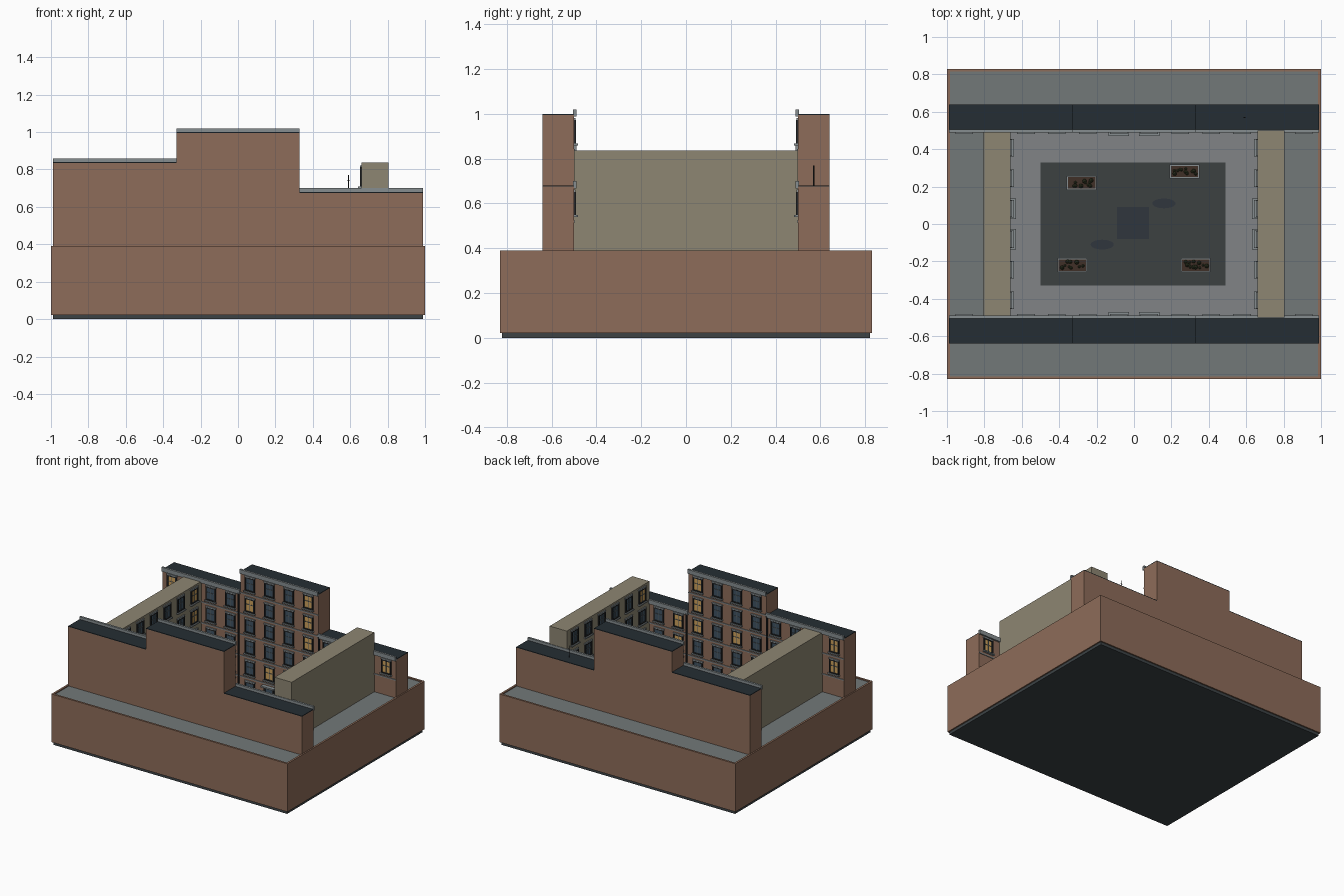
import bpy, bmesh, math, random
from mathutils import Matrix, Vector

if "Cube" in bpy.data.objects:
    bpy.data.objects.remove(bpy.data.objects["Cube"])

random.seed(4)
COLORS = {
    "brick": (0.27, 0.15, 0.10), "tan": (0.27, 0.24, 0.17), "slab": (0.17, 0.19, 0.19),
    "plinth": (0.045, 0.055, 0.06), "roof": (0.018, 0.027, 0.033), "stone": (0.24, 0.27, 0.28),
    "paving": (0.22, 0.23, 0.24), "asphalt": (0.045, 0.052, 0.053), "frame": (0.02, 0.022, 0.024),
    "glass": (0.05, 0.085, 0.12), "lit": (0.62, 0.36, 0.11), "water": (0.03, 0.037, 0.048),
    "leaf": (0.035, 0.045, 0.02), "soil": (0.05, 0.03, 0.02), "bar": (0.1, 0.12, 0.13),
}
MATS = {}
for key, c in COLORS.items():
    MATS[key] = bpy.data.materials.new(key)
    MATS[key].diffuse_color = (*c, 1)

PARTS = {}


def part(name, mat):
    return PARTS.setdefault(name, (bmesh.new(), mat))[0]


def box(name, mat, x0, x1, y0, y1, z0, z1):
    m = Matrix.Translation(((x0 + x1) / 2, (y0 + y1) / 2, (z0 + z1) / 2))
    m = m @ Matrix.Diagonal((abs(x1 - x0), abs(y1 - y0), abs(z1 - z0), 1))
    bmesh.ops.create_cube(part(name, mat), size=1, matrix=m)


def cylinder(name, mat, loc, r, h, sy=1, segs=8):
    m = Matrix.Translation(loc) @ Matrix.Diagonal((1, sy, 1, 1))
    bmesh.ops.create_cone(part(name, mat), cap_ends=True, segments=segs, radius1=r, radius2=r, depth=h, matrix=m)


FLOOR, PITCH = 0.04, 0.16
INNER_Y, INNER_X = 0.5, 0.66


def wall_box(side, name, mat, u0, u1, d0, d1, z0, z1):
    """Box on a courtyard wall: u runs along it, d sticks out into the yard."""
    axis, s = side
    if axis == "y":
        box(name, mat, u0, u1, s * (INNER_Y - d0), s * (INNER_Y - d1), z0, z1)
    else:
        box(name, mat, s * (INNER_X - d0), s * (INNER_X - d1), u0, u1, z0, z1)


def window(side, u, z, lit):
    w, z0, z1 = 0.036, z + 0.028, z + 0.132
    pane = ("lit_panes", "lit") if lit else ("window_panes", "glass")
    wall_box(side, *pane, u - w, u + w, 0, 0.003, z0, z1)
    for a in (-1, 1):
        wall_box(side, "window_frames", "frame", u + a * w - 0.005, u + a * w + 0.005, 0, 0.009, z0, z1)
    for zz in (z0 + 0.004, z1 - 0.004):
        wall_box(side, "window_frames", "frame", u - w, u + w, 0, 0.009, zz - 0.004, zz + 0.004)
    wall_box(side, "window_bars", "bar", u - 0.002, u + 0.002, 0, 0.006, z0, z1)
    wall_box(side, "window_bars", "bar", u - w, u + w, 0, 0.006, z + 0.084, z + 0.088)
    wall_box(side, "window_sills", "stone", u - 0.047, u + 0.047, 0, 0.018, z0 - 0.009, z0)
    wall_box(side, "window_lintels", "stone", u - 0.044, u + 0.044, 0, 0.008, z1, z1 + 0.01)


def door(side, u):
    wall_box(side, "doors", "glass", u - 0.032, u + 0.032, 0, 0.006, FLOOR, FLOOR + 0.125)
    for a in (-1, 1):
        wall_box(side, "door_frames", "frame", u + a * 0.036 - 0.006, u + a * 0.036 + 0.006, 0, 0.012, FLOOR, FLOOR + 0.135)
    wall_box(side, "door_canopies", "stone", u - 0.055, u + 0.055, 0, 0.03, FLOOR + 0.135, FLOOR + 0.146)


# base: plinth, outer retaining walls, raised street slab around the sunken yard
box("plinth", "plinth", -0.99, 0.99, -0.82, 0.82, 0, 0.025)
for s in (-1, 1):
    box("retaining_wall", "brick", -1, 1, s * 0.815, s * 0.83, 0.022, 0.39)
    box("retaining_wall", "brick", s * 0.985, s, -0.816, 0.816, 0.022, 0.39)
    box("street_slab", "slab", -0.986, 0.986, s * 0.6, s * 0.816, 0.025, 0.382)
    box("street_slab", "slab", s * 0.75, s * 0.986, -0.62, 0.62, 0.025, 0.382)

# courtyard floor
box("courtyard_paving", "paving", -0.7, 0.7, -0.52, 0.52, 0.02, FLOOR)
box("courtyard_asphalt", "asphalt", -0.5, 0.49, -0.33, 0.33, FLOOR, FLOOR + 0.005)
box("center_hatch", "water", -0.09, 0.08, -0.08, 0.09, FLOOR, FLOOR + 0.009)
for x, y in ((-0.17, -0.11), (0.16, 0.11)):
    cylinder("puddles", "water", (x, y, FLOOR + 0.005), 0.062, 0.003, 0.42, 24)

# planters with soil and shrubs
for x, y in ((-0.28, 0.22), (0.27, 0.28), (-0.33, -0.22), (0.33, -0.22)):
    for s in (-1, 1):
        box("planter_rims", "stone", x - 0.08, x + 0.08, y + s * 0.03, y + s * 0.037, FLOOR, FLOOR + 0.035)
        box("planter_rims", "stone", x + s * 0.073, x + s * 0.08, y - 0.03, y + 0.03, FLOOR, FLOOR + 0.035)
    box("planter_soil", "soil", x - 0.074, x + 0.074, y - 0.031, y + 0.031, FLOOR, FLOOR + 0.028)
    for i in range(12):
        p = Vector((x + random.uniform(-0.06, 0.06), y + random.uniform(-0.02, 0.02), FLOOR + 0.032))
        bmesh.ops.create_icosphere(part("shrubs", "leaf"), subdivisions=1, radius=random.uniform(0.007, 0.014),
                                   matrix=Matrix.Translation(p))

# front and back brick rows, stepped in three blocks, windows facing the yard
BLOCKS = ((-0.99, -0.33, 5), (-0.33, 0.33, 6), (0.33, 0.99, 4))
for s in (-1, 1):
    side = ("y", s)
    for x0, x1, floors in BLOCKS:
        top = FLOOR + floors * PITCH
        box("brick_rows", "brick", x0, x1, s * INNER_Y, s * 0.64, 0.022, top - 0.005)
        box("row_roofs", "roof", x0, x1, s * INNER_Y, s * 0.64, top - 0.005, top)
        wall_box(side, "cornices", "stone", x0, x1, -0.004, 0.012, top - 0.012, top + 0.02)
        for k in range(floors):
            z = FLOOR + k * PITCH
            if k:
                wall_box(side, "floor_bands", "stone", x0, x1, 0, 0.005, z - 0.004, z + 0.004)
            for c in range(4):
                u = x0 + (c + 0.5) * 0.165
                if abs(u) > 0.65 and (z < 0.38 or abs(u) < 0.82):
                    continue
                if k == 0 and abs(u) < 0.1:
                    door(side, u)
                else:
                    lit = abs(u) > 0.85 or (0.2 < u < 0.3 and k > 2) or random.random() < 0.05
                    window(side, u, z, lit)
    # drainpipes beside the block steps
    for x, top in ((-0.34, 0.84), (0.34, 0.68)):
        box("drainpipes", "frame", x - 0.004, x + 0.004, s * 0.488, s * INNER_Y, FLOOR, top)

# tan side wings
for s in (-1, 1):
    side = ("x", s)
    box("side_wings", "tan", s * INNER_X, s * 0.805, -0.5, 0.5, 0.022, 0.836)
    for k in range(5):
        for c in range(6):
            u = -0.49 + (c + 0.5) * 0.98 / 6
            if k == 0 and c in (2, 3):
                door(side, u)
            else:
                window(side, u, FLOOR + k * PITCH, random.random() < 0.1)

# roof aerial
cylinder("aerial", "frame", (0.59, 0.57, 0.725), 0.003, 0.09)
box("aerial", "frame", 0.582, 0.598, 0.569, 0.571, 0.742, 0.745)

for name, (bm, mat) in PARTS.items():
    mesh = bpy.data.meshes.new(name)
    bm.to_mesh(mesh)
    bm.free()
    mesh.materials.append(MATS[mat])
    bpy.context.collection.objects.link(bpy.data.objects.new(name, mesh))

for m in bpy.data.materials:
    if m.users and not m.is_grease_pencil:
        m.use_nodes = True
        m.node_tree.nodes["Principled BSDF"].inputs["Base Color"].default_value = m.diffuse_color
